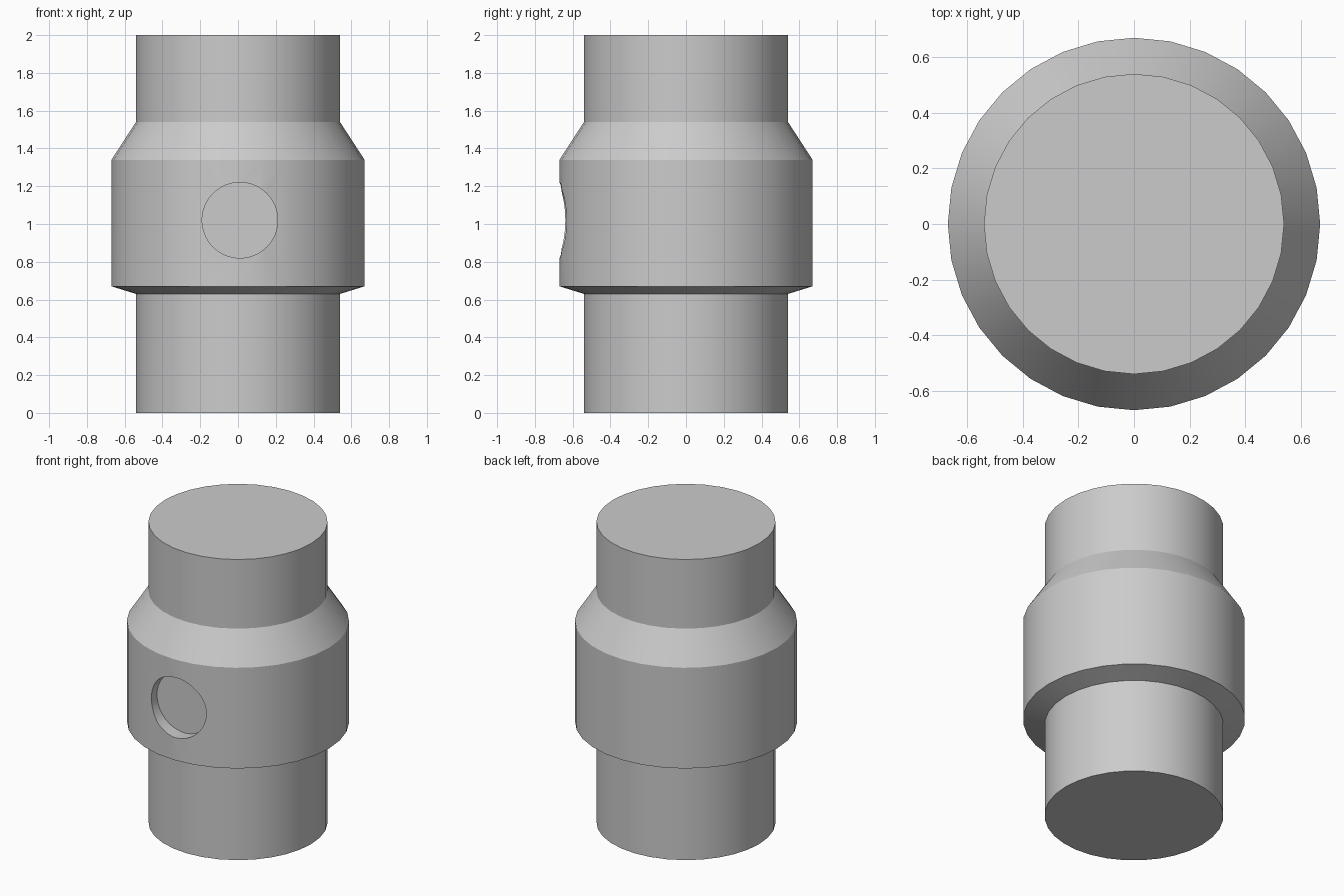
import bpy
from math import sin, cos, pi, radians

if "Cube" in bpy.data.objects:
    bpy.data.objects.remove(bpy.data.objects["Cube"])

SIDES = 32

# Stepped body: (radius, height) profile turned around z
profile = [(0.54, 0), (0.54, 0.63), (0.67, 0.67), (0.67, 1.34), (0.54, 1.54), (0.54, 2.0)]
verts = [(r * cos(2 * pi * i / SIDES), r * sin(2 * pi * i / SIDES), z)
         for r, z in profile for i in range(SIDES)]
faces = [(k * SIDES + i, k * SIDES + (i + 1) % SIDES,
          (k + 1) * SIDES + (i + 1) % SIDES, (k + 1) * SIDES + i)
         for k in range(len(profile) - 1) for i in range(SIDES)]
faces.append(tuple(reversed(range(SIDES))))
faces.append(tuple(range((len(profile) - 1) * SIDES, len(profile) * SIDES)))
mesh = bpy.data.meshes.new("stepped_body")
mesh.from_pydata(verts, [], faces)
body = bpy.data.objects.new("stepped_body", mesh)
bpy.context.collection.objects.link(body)

# Round flat-bottomed pocket in the front of the collar
FLOOR_Y, OUTER_Y = -0.58, -0.88
bpy.ops.mesh.primitive_cylinder_add(vertices=64, radius=0.2, depth=FLOOR_Y - OUTER_Y,
                                    location=(0.01, (FLOOR_Y + OUTER_Y) / 2, 1.02),
                                    rotation=(pi / 2, 0, 0))
cutter = bpy.context.object
cutter.name = "pocket_cutter"
cutter.hide_render = True

bpy.ops.object.select_all(action='DESELECT')
bpy.context.view_layer.objects.active = body
body.select_set(True)
cut = body.modifiers.new("pocket", 'BOOLEAN')
cut.operation = 'DIFFERENCE'
cut.solver = 'EXACT'
cut.object = cutter
bpy.ops.object.modifier_apply(modifier=cut.name)
bpy.data.objects.remove(cutter, do_unlink=True)

# Smooth round walls, crisp steps
bpy.ops.object.shade_smooth_by_angle(angle=radians(15))
